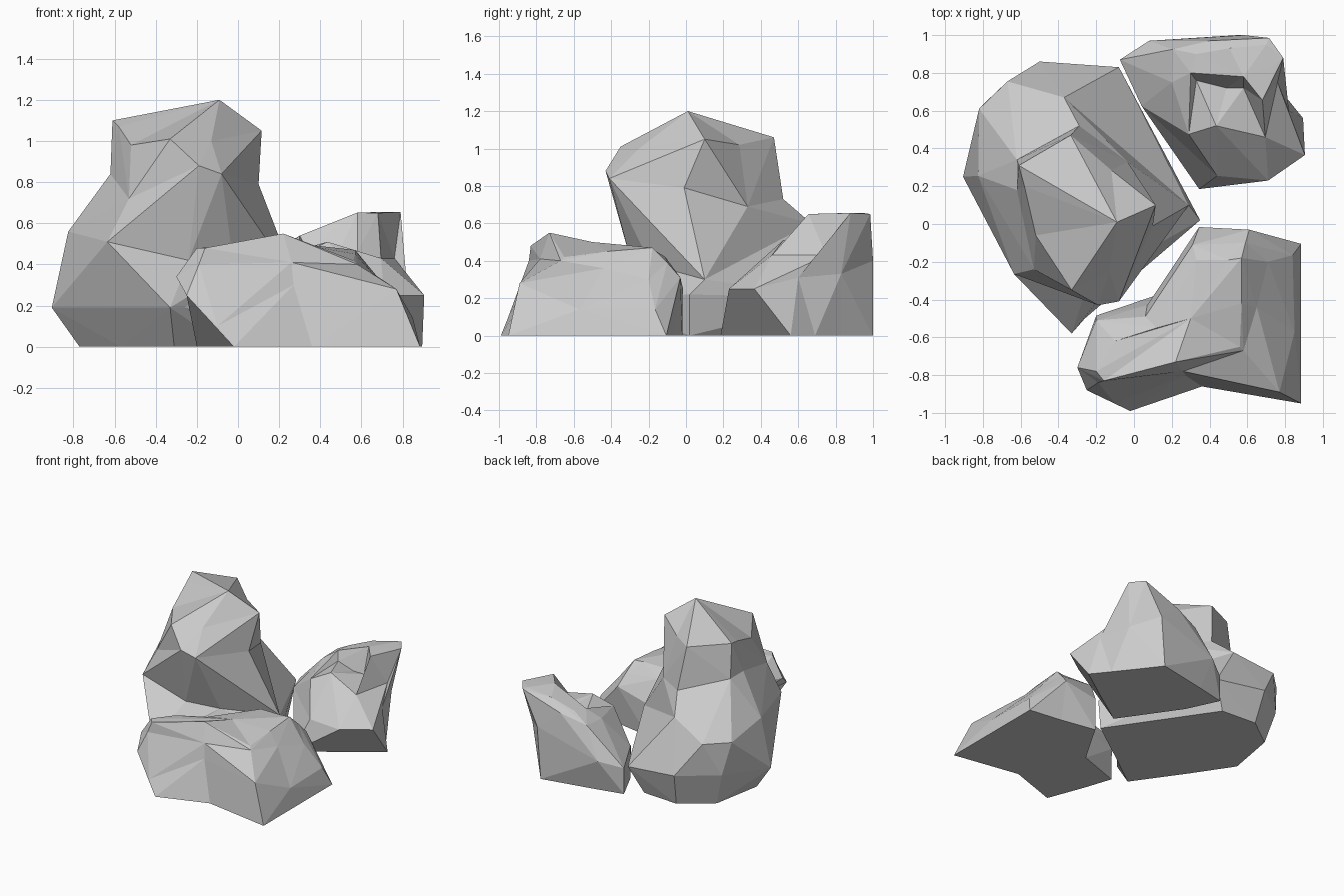
import bpy, bmesh


def facet(bm, a, b, c, d):
    """Split a bent quad along the diagonal that bulges outward."""
    side = (b.co - a.co).cross(c.co - a.co).dot(d.co - a.co)
    tris = ((a, b, c), (a, c, d)) if side <= 0 else ((a, b, d), (b, c, d))
    for tri in tris:
        bm.faces.new(tri)


def rock(name, rings, peak):
    """Loft rough rings (counter-clockwise, bottom to top) and close with a fan at the peak."""
    bm = bmesh.new()
    loops = [[bm.verts.new(p) for p in ring] for ring in rings]
    n = len(loops[0])
    bm.faces.new(list(reversed(loops[0])))
    for low, up in zip(loops, loops[1:]):
        for i in range(n):
            j = (i + 1) % n
            facet(bm, low[i], low[j], up[j], up[i])
    tip = bm.verts.new(peak)
    for i in range(n):
        bm.faces.new((loops[-1][i], loops[-1][(i + 1) % n], tip))
    bmesh.ops.recalc_face_normals(bm, faces=bm.faces)
    mesh = bpy.data.meshes.new(name)
    bm.to_mesh(mesh)
    bm.free()
    obj = bpy.data.objects.new(name, mesh)
    bpy.context.collection.objects.link(obj)
    return obj


# Tall boulder: foot, belly, shoulder, overhang, crown
rock("tall_boulder", [
    [(-.31, -.44, 0), (-.05, -.25, 0), (.33, .02, 0), (-.18, .77, 0),
     (-.47, .79, 0), (-.7, .62, 0), (-.77, .23, 0), (-.57, -.07, 0)],
    [(-.33, -.58, .19), (-.26, -.5, .19), (.35, .02, .22), (-.08, .83, .2),
     (-.5, .86, .25), (-.77, .66, .25), (-.905, .25, .19), (-.64, -.135, .19)],
    [(-.24, -.3, .42), (-.02, -.19, .38), (.29, .1, .3), (-.37, .67, .6),
     (-.67, .755, .5), (-.82, .61, .5), (-.825, .255, .56), (-.635, -.265, .51)],
    [(-.19, -.43, .88), (-.08, -.41, .84), (.1, -.01, .79), (-.035, .33, .69),
     (-.29, .52, .73), (-.62, .34, .84), (-.62, .18, .84), (-.53, -.24, .72)],
    [(-.33, -.35, 1.01), (-.13, -.25, 1.0), (.115, .1, 1.05), (-.12, .285, 1.02),
     (-.335, .47, 1.06), (-.61, .31, 1.1), (-.58, .2, 1.07), (-.52, -.06, .98)],
], (-.09, .01, 1.2))

# Low front boulder with a notch at the back left
rock("front_boulder", [
    [(-.13, -.7, 0), (-.02, -.99, 0), (.36, -.86, 0), (.885, -.95, 0), (.885, -.58, 0),
     (.885, -.105, 0), (.62, -.07, 0), (.345, -.02, 0), (.14, -.37, 0), (-.2, -.49, 0)],
    [(-.25, -.88, .25), (-.1, -.95, .1), (.27, -.8, .3), (.77, -.89, .28), (.85, -.57, .14),
     (.84, -.165, .14), (.61, -.03, .31), (.345, -.016, .25), (.07, -.43, .28), (-.2, -.485, .25)],
    [(-.3, -.76, .34), (-.19, -.84, .4), (.26, -.78, .41), (.58, -.67, .4), (.65, -.44, .36),
     (.71, -.2, .3), (.59, -.1, .39), (.31, -.11, .42), (.06, -.49, .42), (-.2, -.51, .36)],
    [(-.2, -.78, .48), (-.16, -.83, .48), (.22, -.73, .55), (.56, -.65, .42), (.57, -.42, .45),
     (.57, -.18, .47), (.5, -.19, .47), (.33, -.19, .47), (.12, -.55, .49), (-.1, -.62, .47)],
], (.3, -.5, .5))

# Back boulder rising to a raised corner at the back right
rock("back_boulder", [
    [(.345, .185, 0), (.62, .37, 0), (.895, .56, 0), (.79, .69, 0), (.68, .83, 0),
     (.55, 1, 0), (.15, .92, 0), (-.075, .87, 0), (.04, .625, 0)],
    [(.44, .255, .25), (.71, .23, .25), (.905, .365, .25), (.82, .6, .31), (.74, .83, .33),
     (.58, 1, .4), (.08, .97, .25), (-.075, .87, .2), (.04, .625, .25)],
    [(.29, .475, .44), (.435, .52, .51), (.695, .46, .43), (.76, .75, .43), (.79, .88, .655),
     (.715, .985, .65), (.4, .97, .54), (.205, .925, .48), (.2, .75, .47)],
    [(.33, .76, .48), (.49, .72, .46), (.58, .72, .46), (.68, .655, .65), (.76, .85, .655),
     (.7, .95, .655), (.505, .93, .62), (.33, .9, .55), (.3, .8, .54)],
], (.58, .78, .652))
